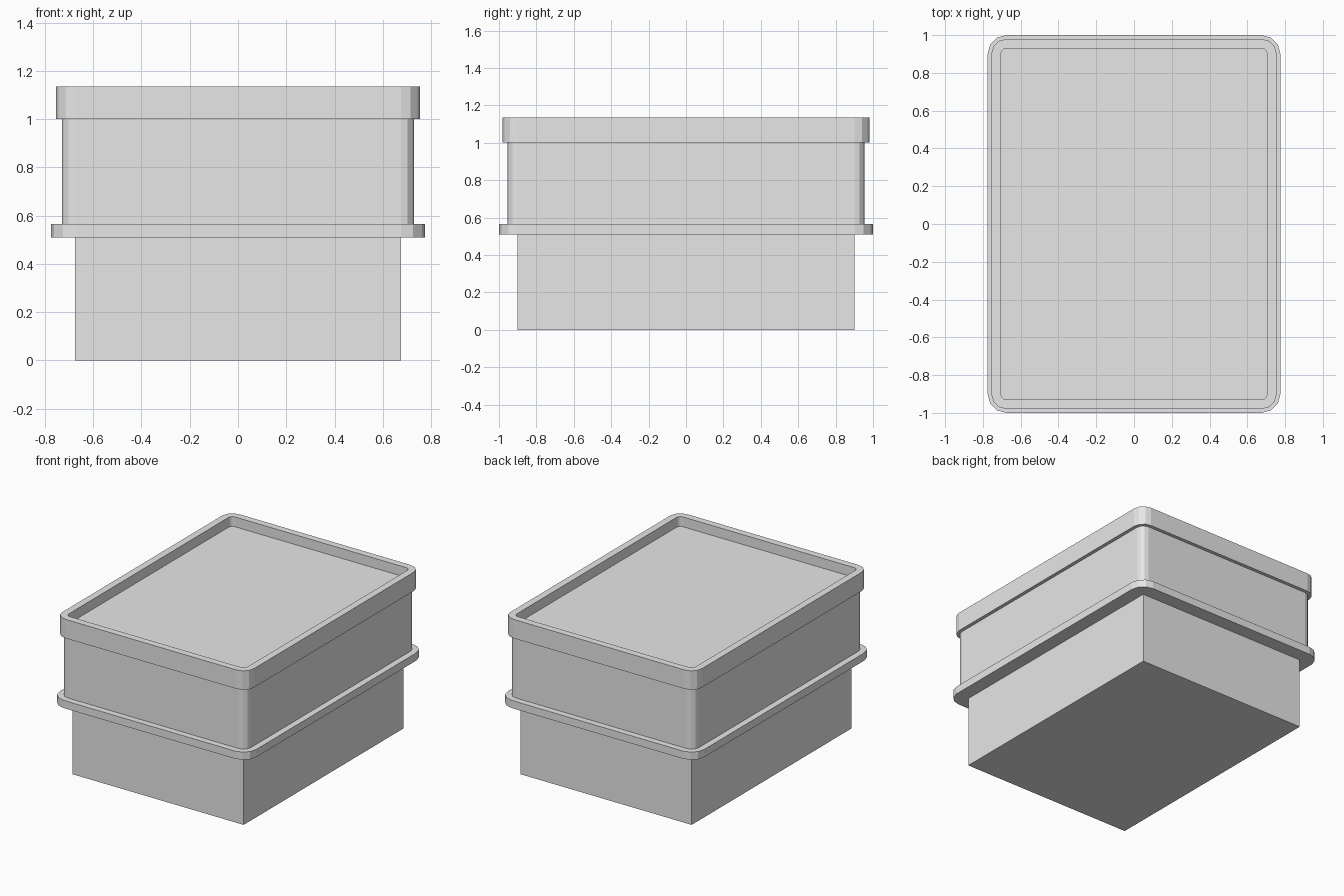
import bpy
import bmesh
import math

cube = bpy.data.objects.get("Cube")
if cube:
    bpy.data.objects.remove(cube, do_unlink=True)

# Every outline is this core rectangle grown outward by a rounded offset
CORE_X, CORE_Y = 0.675, 0.90
CORNER_STEPS = 3

grey = bpy.data.materials.new("light grey")
grey.use_nodes = True
colour = (0.8, 0.8, 0.8, 1)
grey.diffuse_color = colour
grey.node_tree.nodes["Principled BSDF"].inputs["Base Color"].default_value = colour


def outline(offset):
    """Points of the core rectangle grown by offset, with rounded corners."""
    points = []
    steps = CORNER_STEPS if offset > 0 else 0
    for quarter, (sx, sy) in enumerate([(1, 1), (-1, 1), (-1, -1), (1, -1)]):
        for i in range(steps + 1):
            a = math.pi / 2 * (quarter + i / max(steps, 1))
            points.append((sx * CORE_X + offset * math.cos(a),
                           sy * CORE_Y + offset * math.sin(a)))
    return points


def stacked_part(name, profile):
    """Skin a list of (offset, height) outlines and cap both ends."""
    bm = bmesh.new()
    rings = [[bm.verts.new((x, y, z)) for x, y in outline(offset)]
             for offset, z in profile]
    for low, high in zip(rings, rings[1:]):
        n = len(low)
        for i in range(n):
            j = (i + 1) % n
            bm.faces.new((low[i], low[j], high[j], high[i]))
    bm.faces.new(rings[0][::-1])
    bm.faces.new(rings[-1])
    bmesh.ops.recalc_face_normals(bm, faces=bm.faces)
    mesh = bpy.data.meshes.new(name)
    bm.to_mesh(mesh)
    bm.free()
    mesh.materials.append(grey)
    part = bpy.data.objects.new(name, mesh)
    bpy.context.collection.objects.link(part)
    return part


# Square-cornered lower box
stacked_part("lower_box", [(0, 0), (0, 0.51)])

# Projecting flange around the middle
stacked_part("flange", [(0.1, 0.51), (0.1, 0.565)])

# Rounded upper body
stacked_part("upper_body", [(0.055, 0.565), (0.055, 1.0)])

# Lid with a raised rim and a sunken top panel
stacked_part("lid", [(0.08, 1.0), (0.08, 1.135), (0.03, 1.135), (0.03, 1.065)])
